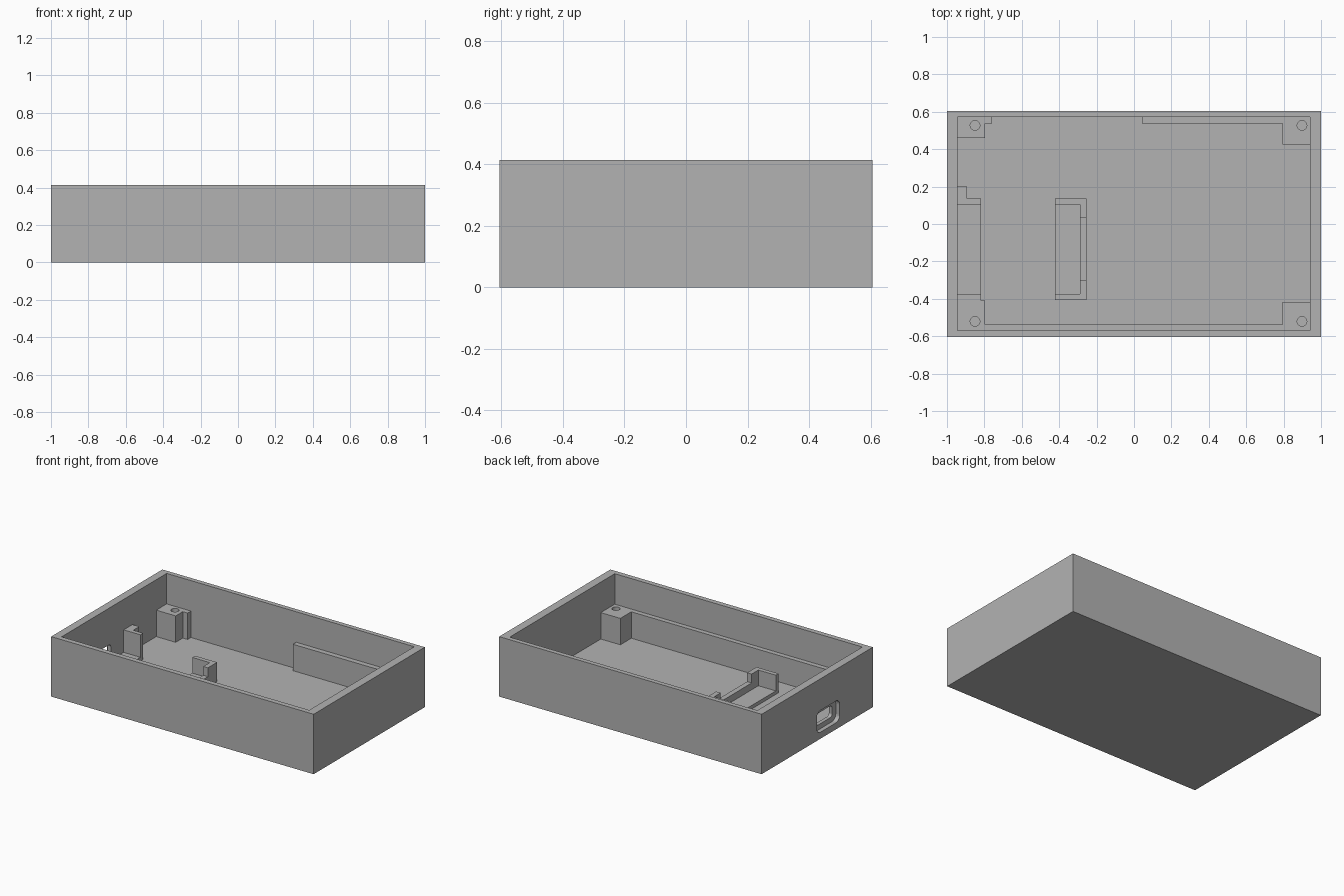
import bpy
import bmesh
from mathutils import Matrix, Vector

if "Cube" in bpy.data.objects:
    bpy.data.objects.remove(bpy.data.objects["Cube"], do_unlink=True)

grey = bpy.data.materials.new("plain grey")
grey.use_nodes = True
colour = (0.45, 0.45, 0.45, 1)
grey.diffuse_color = colour
grey.node_tree.nodes["Principled BSDF"].inputs["Base Color"].default_value = colour

# Main levels and the inside faces of the walls
HEIGHT, FLOOR, SHELF = 0.413, 0.021, 0.203
LEFT, RIGHT, FRONT, BACK = -0.945, 0.942, -0.57, 0.573


def finish(name, bm):
    mesh = bpy.data.meshes.new(name)
    bm.to_mesh(mesh)
    bm.free()
    mesh.materials.append(grey)
    obj = bpy.data.objects.new(name, mesh)
    bpy.context.collection.objects.link(obj)
    return obj


def box(name, x, y, z, radius=0):
    """Box between x, y and z ranges; radius rounds the edges along x."""
    bm = bmesh.new()
    size = Vector((x[1] - x[0], y[1] - y[0], z[1] - z[0]))
    centre = Vector((sum(x), sum(y), sum(z))) / 2
    bmesh.ops.create_cube(bm, size=1, matrix=Matrix.Translation(centre) @ Matrix.Diagonal(size).to_4x4())
    if radius:
        edges = [e for e in bm.edges if abs(e.verts[0].co.x - e.verts[1].co.x) > 1e-4]
        bmesh.ops.bevel(bm, geom=edges, offset=radius, segments=6, profile=0.5, affect="EDGES")
    return finish(name, bm)


def cylinder(name, x, y, z, radius):
    bm = bmesh.new()
    bmesh.ops.create_cone(bm, cap_ends=True, segments=24, radius1=radius, radius2=radius,
                          depth=z[1] - z[0], matrix=Matrix.Translation((x, y, sum(z) / 2)))
    return finish(name, bm)


def cut(obj, cutter):
    cutter.hide_render = True
    mod = obj.modifiers.new("cut", "BOOLEAN")
    mod.operation, mod.solver, mod.object = "DIFFERENCE", "EXACT", cutter
    bpy.context.view_layer.objects.active = obj
    bpy.ops.object.modifier_apply(modifier=mod.name)
    bpy.data.objects.remove(cutter, do_unlink=True)


# Open tray with a stepped connector opening in the left-hand end
tray = box("case_shell", (-1, 1), (-0.605, 0.605), (0, HEIGHT))
cut(tray, box("cavity", (LEFT, RIGHT), (FRONT, BACK), (FLOOR, 0.6)))
cut(tray, box("port_recess", (-1.1, -0.97), (-0.245, 0.005), (0.045, 0.195), 0.04))
cut(tray, box("port_opening", (-1.1, -0.9), (-0.205, -0.035), (0.08, 0.16), 0.02))

# Corner screw posts with blind holes
posts = [
    ("back_left_post", (LEFT, -0.797), (0.46, BACK), -0.85, 0.527),
    ("back_right_post", (0.793, RIGHT), (0.425, BACK), 0.898, 0.527),
    ("front_left_post", (LEFT, -0.797), (FRONT, -0.41), -0.85, -0.521),
    ("front_right_post", (0.793, RIGHT), (FRONT, -0.418), 0.898, -0.521),
]
for name, x, y, hole_x, hole_y in posts:
    post = box(name, x, y, (FLOOR, SHELF))
    cut(post, cylinder("screw_hole", hole_x, hole_y, (0.06, 0.3), 0.026))

# Support ledges along the long walls
rise = (FLOOR, SHELF)
box("front_ledge", (-0.797, 0.793), (FRONT, -0.537), rise)
box("back_long_ledge", (0.042, 0.793), (0.537, BACK), rise)
box("back_short_ledge", (-0.797, -0.76), (0.537, BACK), rise)

# Board holder beside the connector opening
box("port_platform", (LEFT, -0.818), (-0.378, 0.105), (FLOOR, 0.048))
box("port_front_rib", (LEFT, -0.818), (-0.41, -0.378), (FLOOR, 0.2))
box("port_back_rib", (LEFT, -0.818), (0.105, 0.135), rise)
box("port_back_stop", (LEFT, -0.893), (0.135, 0.2), rise)

# Inner board holder: platform, low end wall and two raised corner clips
box("cradle_platform", (-0.422, -0.289), (-0.375, 0.105), (FLOOR, 0.045))
box("cradle_low_wall", (-0.289, -0.254), (-0.302, 0.035), (FLOOR, 0.092))
clip = (FLOOR, 0.153)
box("cradle_front_rib", (-0.422, -0.289), (-0.405, -0.375), clip)
box("cradle_back_rib", (-0.422, -0.289), (0.105, 0.135), clip)
box("cradle_front_corner", (-0.289, -0.254), (-0.405, -0.302), clip)
box("cradle_back_corner", (-0.289, -0.254), (0.035, 0.135), clip)
